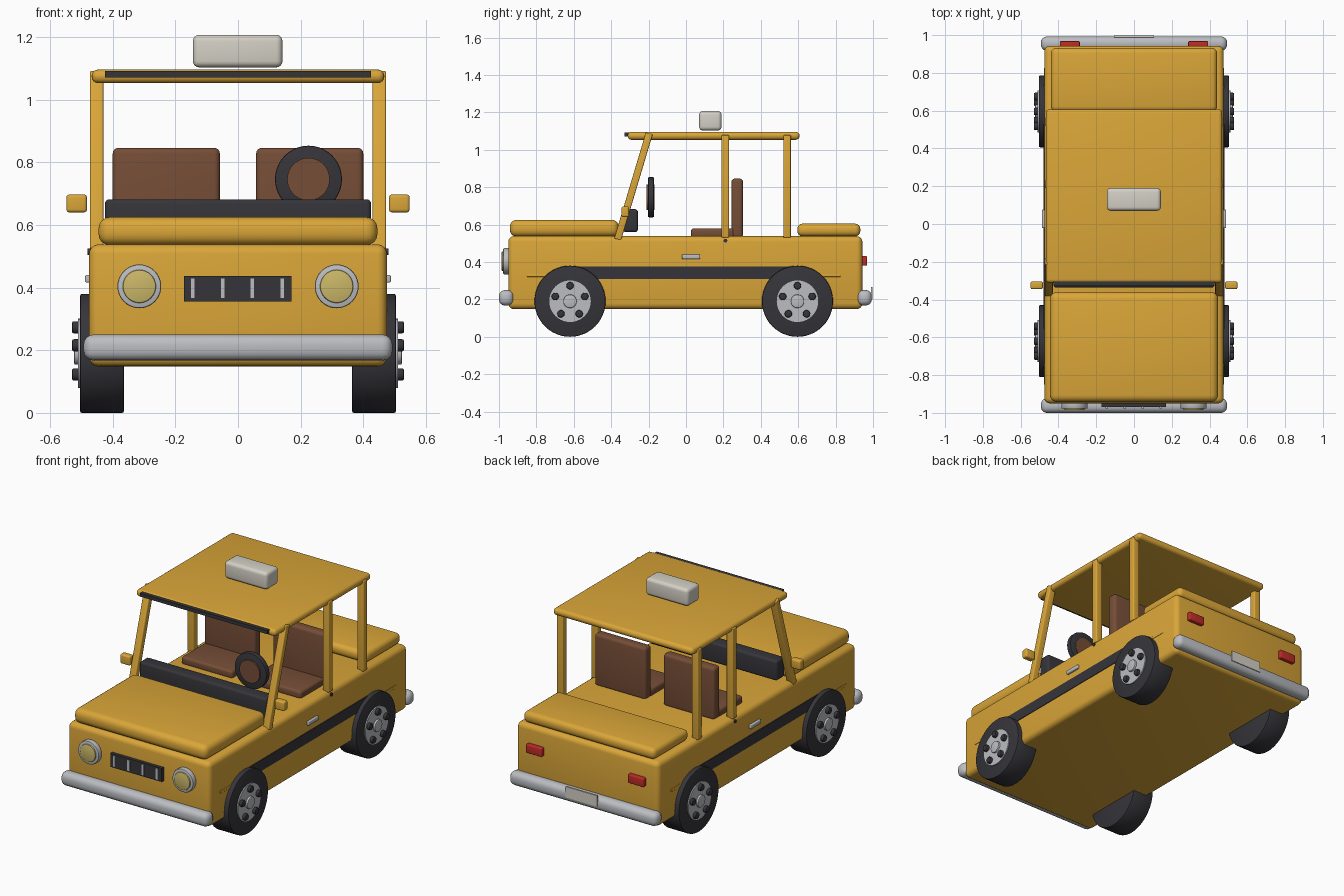
import bpy, bmesh, math
from mathutils import Matrix, Vector

cube = bpy.data.objects.get("Cube")
if cube:
    bpy.data.objects.remove(cube, do_unlink=True)


def material(name, r, g, b):
    m = bpy.data.materials.new(name)
    m.use_nodes = True
    m.diffuse_color = (r, g, b, 1)
    m.node_tree.nodes["Principled BSDF"].inputs["Base Color"].default_value = (r, g, b, 1)
    return m


YELLOW = material("taxi_yellow", 0.70, 0.38, 0.04)
DARK = material("dark_rubber", 0.036, 0.035, 0.042)
BROWN = material("brown_leather", 0.18, 0.075, 0.038)
SILVER = material("silver", 0.50, 0.51, 0.54)
LENS = material("lamp_yellow", 0.60, 0.48, 0.14)
CREAM = material("cream", 0.66, 0.63, 0.56)
RED = material("tail_red", 0.52, 0.025, 0.02)


def finish(bm, name, mat, loc, rot=(0, 0, 0)):
    me = bpy.data.meshes.new(name)
    bm.to_mesh(me)
    bm.free()
    me.materials.append(mat)
    ob = bpy.data.objects.new(name, me)
    bpy.context.collection.objects.link(ob)
    ob.location, ob.rotation_euler = loc, rot
    bpy.ops.object.select_all(action="DESELECT")
    bpy.context.view_layer.objects.active = ob
    ob.select_set(True)
    bpy.ops.object.shade_smooth_by_angle(angle=math.radians(35))
    return ob


def box(name, mat, x, y, z, bevel=0.0, rot=(0, 0, 0)):
    """Box spanning the ranges x, y and z, with rounded edges."""
    spans = (x, y, z)
    size = Vector([b - a for a, b in spans])
    bm = bmesh.new()
    bmesh.ops.create_cube(bm, size=1, matrix=Matrix.Diagonal(size).to_4x4())
    if bevel:
        bmesh.ops.bevel(bm, geom=bm.edges[:], offset=bevel, segments=4,
                        profile=0.5, affect="EDGES")
    return finish(bm, name, mat, [(a + b) / 2 for a, b in spans], rot)


def disc(name, mat, radius, depth, loc, axis="Y", sides=40, bevel=0.0):
    """Cylinder centred on loc along the given axis."""
    bm = bmesh.new()
    turn = Matrix.Rotation(math.pi / 2, 4, "X" if axis == "Y" else "Y")
    bmesh.ops.create_cone(bm, cap_ends=True, segments=sides, radius1=radius,
                          radius2=radius, depth=depth, matrix=turn)
    if bevel:
        rims = [e for e in bm.edges if any(len(f.verts) > 4 for f in e.link_faces)]
        bmesh.ops.bevel(bm, geom=rims, offset=bevel, segments=2, profile=0.5, affect="EDGES")
    return finish(bm, name, mat, loc)


def side_span(s, a, b):
    return tuple(sorted((s * a, s * b)))


# Body shell, hood, trunk lid and roof
box("body", YELLOW, (-0.475, 0.475), (-0.95, 0.943), (0.148, 0.538), 0.03)
box("hood", YELLOW, (-0.445, 0.445), (-0.942, -0.36), (0.535, 0.625), 0.036)
box("trunk_lid", YELLOW, (-0.44, 0.44), (0.595, 0.932), (0.537, 0.605), 0.028)
box("roof", YELLOW, (-0.467, 0.467), (-0.312, 0.607), (1.053, 1.096), 0.02)
box("roof_front_strip", DARK, (-0.425, 0.425), (-0.328, -0.30), (1.07, 1.091))
box("roof_sign", CREAM, (-0.144, 0.142), (0.07, 0.19), (1.103, 1.207), 0.02)

# Bumpers and rear plate
box("front_bumper", SILVER, (-0.493, 0.493), (-1.0, -0.922), (0.167, 0.25), 0.032)
box("rear_bumper", SILVER, (-0.493, 0.493), (0.917, 0.993), (0.167, 0.25), 0.032)
box("rear_plate", CREAM, (-0.105, 0.105), (0.988, 0.998), (0.20, 0.265))

# Grille
box("grille", DARK, (-0.173, 0.17), (-0.97, -0.94), (0.355, 0.437))
for i in range(4):
    x = -0.144 + 0.095 * i
    box("grille_bar", SILVER, (x - 0.007, x + 0.007), (-0.976, -0.96), (0.365, 0.43))

# Dashboard and steering wheel
box("dashboard", DARK, (-0.425, 0.425), (-0.337, -0.257), (0.56, 0.682), 0.015)
disc("steering_wheel", DARK, 0.107, 0.032, (0.225, -0.187, 0.746), bevel=0.005)
disc("steering_wheel_hub", BROWN, 0.068, 0.042, (0.225, -0.19, 0.746))

for s, side in ((1, "left"), (-1, "right")):
    # Pillars
    post_x = side_span(s, 0.43, 0.473)
    box(side + "_front_pillar", YELLOW, post_x, (-0.30, -0.262), (0.508, 1.10), 0.006,
        (-0.29, 0, 0))
    for name, y in (("middle", 0.21), ("rear", 0.541)):
        box(f"{side}_{name}_pillar", YELLOW, post_x, (y - 0.02, y + 0.02), (0.53, 1.078), 0.006)

    # Seats
    seat_x = side_span(s, 0.058, 0.4)
    box(side + "_seat_back", BROWN, seat_x, (0.243, 0.305), (0.53, 0.846), 0.018)
    box(side + "_seat_cushion", BROWN, seat_x, (0.027, 0.26), (0.53, 0.58), 0.015)

    # Mirror, door handle, lock and side trim
    box(side + "_mirror", YELLOW, side_span(s, 0.482, 0.548), (-0.345, -0.305),
        (0.64, 0.697), 0.01)
    box(side + "_door_handle", SILVER, side_span(s, 0.465, 0.488), (-0.022, 0.076),
        (0.416, 0.44), 0.005)
    disc(side + "_door_lock", DARK, 0.01, 0.02, (s * 0.47, 0.211, 0.514), "X", 16)
    box(side + "_side_stripe", DARK, side_span(s, 0.47, 0.479), (-0.58, 0.56), (0.31, 0.376))

    # Head and tail lamps
    disc(side + "_headlight_ring", SILVER, 0.07, 0.04, (s * 0.315, -0.958, 0.404), bevel=0.006)
    disc(side + "_headlight_lens", LENS, 0.053, 0.04, (s * 0.315, -0.966, 0.404), bevel=0.005)
    box(side + "_tail_light", RED, side_span(s, 0.287, 0.393), (0.935, 0.968),
        (0.38, 0.432), 0.006)

    # Wheels
    for end, y in (("front", -0.62), ("rear", 0.596)):
        name = f"{side}_{end}_"
        z = 0.19
        box(name + "fender_rib", YELLOW, side_span(s, 0.465, 0.4775), (y - 0.23, y + 0.23),
            (0.32, 0.337), 0.003)
        disc(name + "tire", DARK, z, 0.14, (s * 0.434, y, z), "X", 48, 0.006)
        disc(name + "rim", SILVER, 0.111, 0.03, (s * 0.496, y, z), "X", 40)
        disc(name + "hub", SILVER, 0.036, 0.03, (s * 0.508, y, z), "X", 24, 0.004)
        for k in range(5):
            a = math.tau * k / 5
            disc(name + "bolt", DARK, 0.02, 0.03,
                 (s * 0.515, y + 0.083 * math.sin(a), z + 0.083 * math.cos(a)),
                 "X", 14, 0.006)
